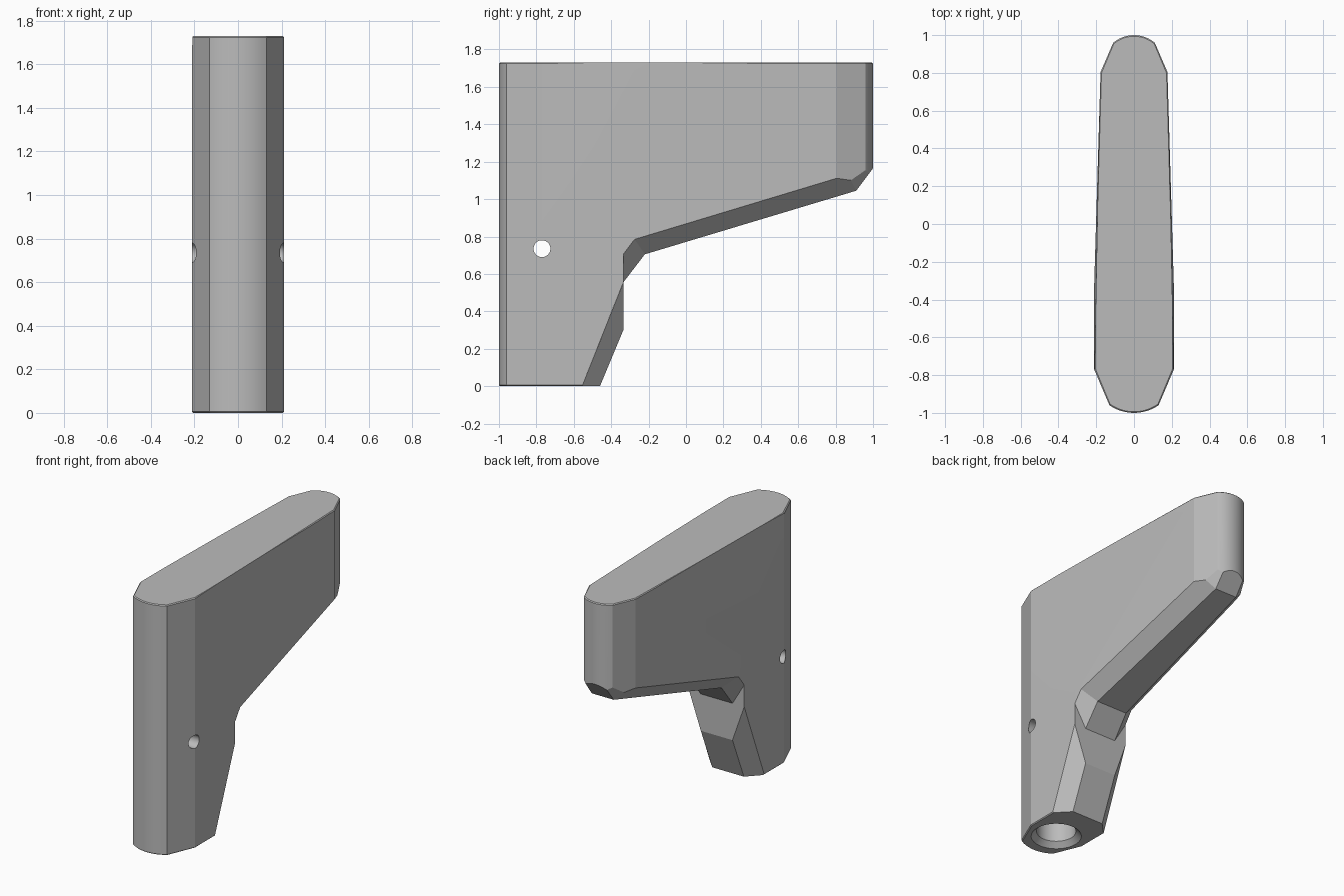
import bpy, bmesh, math
from mathutils import Matrix

if "Cube" in bpy.data.objects:
    bpy.data.objects.remove(bpy.data.objects["Cube"])

HEIGHT = 1.73
CHAMFER = 0.09

grey = bpy.data.materials.new("plain grey")
grey.use_nodes = True
grey.diffuse_color = (0.5, 0.5, 0.5, 1)
grey.node_tree.nodes["Principled BSDF"].inputs["Base Color"].default_value = (0.5, 0.5, 0.5, 1)


def loft(name, rings):
    """Skin a stack of equal-length point rings and cap both ends."""
    bm = bmesh.new()
    loops = [[bm.verts.new(p) for p in ring] for ring in rings]
    n = len(loops[0])
    for a, b in zip(loops, loops[1:]):
        for i in range(n):
            j = (i + 1) % n
            bm.faces.new((a[i], a[j], b[j], b[i]))
    bm.faces.new(loops[0])
    bm.faces.new(loops[-1])
    bmesh.ops.recalc_face_normals(bm, faces=bm.faces)
    mesh = bpy.data.meshes.new(name)
    bm.to_mesh(mesh)
    bm.free()
    mesh.materials.append(grey)
    obj = bpy.data.objects.new(name, mesh)
    bpy.context.collection.objects.link(obj)
    return obj


def turned(name, stations, spin, segments=48):
    """Round cutter from (radius, height) stations, placed by a matrix."""
    rings = []
    for r, h in stations:
        ring = Matrix.Rotation(0, 4, 'Z')
        rings.append([spin @ (ring @ Matrix.Translation((0, 0, h))).to_translation()
                      + spin.to_3x3() @ Matrix.Rotation(math.tau * k / segments, 3, 'Z').col[0] * r
                      for k in range(segments)])
    return loft(name, rings)


def combine(body, cutter, operation):
    mod = body.modifiers.new(cutter.name, 'BOOLEAN')
    mod.operation, mod.solver, mod.object = operation, 'EXACT', cutter
    bpy.context.view_layer.objects.active = body
    bpy.ops.object.modifier_apply(modifier=mod.name)
    bpy.data.objects.remove(cutter)


def arc(half, y_edge, y_tip, steps=12):
    """Points of a shallow circular arc from +half to -half in x."""
    sag = y_tip - y_edge
    radius = (half ** 2 + sag ** 2) / (2 * abs(sag))
    sign = math.copysign(1, sag)
    spread = math.asin(half / radius)
    angles = [spread * (1 - 2 * i / steps) for i in range(steps + 1)]
    return [(radius * math.sin(a), y_tip - sign * radius * (1 - math.cos(a))) for a in angles]


# Plan outline, extruded with a tiny edge break at top and bottom
plan = [(0.211, -0.77), (0.211, -0.33), (0.177, 0.805)] + arc(0.11, 0.96, 1.0)
plan += [(-0.177, 0.805), (-0.211, -0.33), (-0.211, -0.77)] + arc(0.13, -0.96, -1.0)[::-1]
levels = [(0, 0.006), (0.006, 0), (HEIGHT - 0.006, 0), (HEIGHT, 0.006)]
body = loft("bracket_body", [[(x * (1 - d / 0.21), y * (1 - d), z) for x, y in plan]
                             for z, d in levels])


# Side profile: full depth in the middle, set in at the sides for the chamfers
def half_width(y):
    return 0.211 - max(0, y + 0.33) * 0.03


middle = [(-1.1, -0.1), (-0.5017, -0.1), (-0.335, 0.30), (-0.335, 0.555), (-0.22, 0.705),
          (0.91, 1.045), (1.06, 1.245), (1.06, 1.8), (-1.1, 1.8)]
side = [(-1.1, -0.1), (-0.595, -0.1), (-0.335, 0.555), (-0.335, 0.705), (-0.275, 0.785),
        (0.867, 1.13), (1.06, 1.387), (1.06, 1.8), (-1.1, 1.8)]
# Carry the chamfer slope slightly past the wall for a clean cut
over = 1.05
outer = [(a + (c - a) * over, b + (d - b) * over) for (a, b), (c, d) in zip(middle, side)]


def profile_ring(points, sign, offset):
    return [(sign * (half_width(y) + offset), y, z) for y, z in points]


profile = loft("side_profile", [
    profile_ring(outer, -1, CHAMFER * (over - 1)), profile_ring(middle, -1, -CHAMFER),
    profile_ring(middle, 1, -CHAMFER), profile_ring(outer, 1, CHAMFER * (over - 1))])
combine(body, profile, 'INTERSECT')

# Countersunk socket in the foot and the cross pin hole
socket = turned("socket", [(0.18, -0.02), (0.16, 0), (0.125, 0.035), (0.125, 1.0)],
                Matrix.Translation((0, -0.77, 0)))
combine(body, socket, 'DIFFERENCE')
pin = turned("pin_hole", [(0.045, -0.4), (0.045, 0.4)],
             Matrix.Translation((0, -0.77, 0.735)) @ Matrix.Rotation(math.pi / 2, 4, 'Y'))
combine(body, pin, 'DIFFERENCE')

bpy.ops.object.select_all(action='DESELECT')
body.select_set(True)
bpy.context.view_layer.objects.active = body
bpy.ops.object.shade_smooth_by_angle(angle=math.radians(15))
